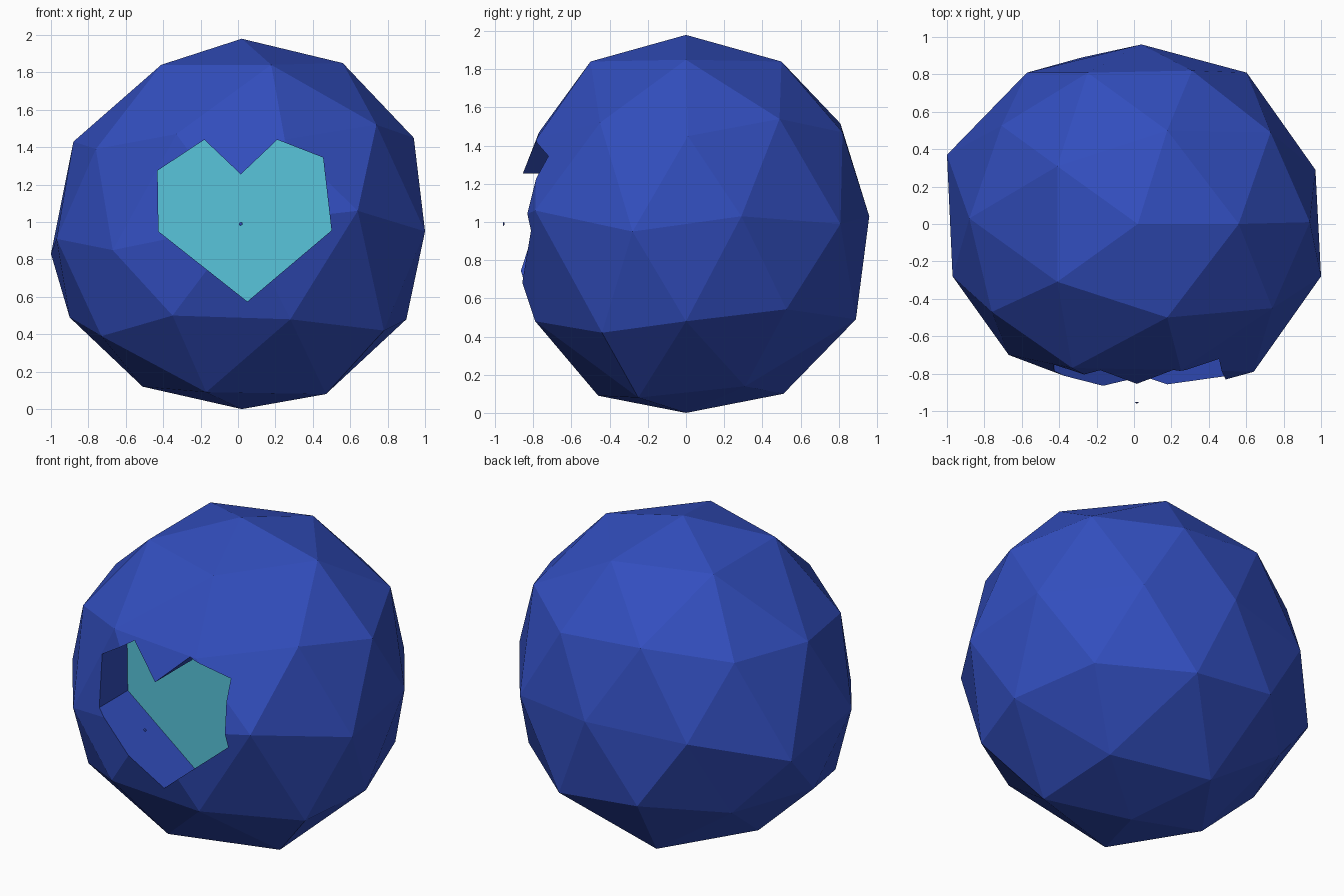
import bpy
import bmesh
from mathutils import Vector

CENTRE = Vector((0.015, 0, 0.99))
FLOOR_Y = -0.5

if "Cube" in bpy.data.objects:
    bpy.data.objects.remove(bpy.data.objects["Cube"], do_unlink=True)


def flat_colour(name, rgb):
    material = bpy.data.materials.new(name)
    material.use_nodes = True
    material.diffuse_color = (*rgb, 1)
    shader = material.node_tree.nodes["Principled BSDF"]
    shader.inputs["Base Color"].default_value = (*rgb, 1)
    shader.inputs["Roughness"].default_value = 0.8
    return material


def object_from_bmesh(name, bm, materials):
    bmesh.ops.recalc_face_normals(bm, faces=bm.faces)
    mesh = bpy.data.meshes.new(name)
    bm.to_mesh(mesh)
    bm.free()
    obj = bpy.data.objects.new(name, mesh)
    bpy.context.collection.objects.link(obj)
    for material in materials:
        mesh.materials.append(material)
    return obj


blue = flat_colour("royal_blue", (0.032, 0.076, 0.515))
teal = flat_colour("pale_teal", (0.098, 0.56, 0.71))

# Low-poly stone: an icosphere whose corners are tugged to make it uneven
bm = bmesh.new()
bmesh.ops.create_icosphere(bm, subdivisions=2, radius=1)
bmesh.ops.translate(bm, verts=bm.verts, vec=CENTRE)
tugged_corners = [
    # poles
    (.02, 0, 1.98), (.02, 0, 0),
    # upper half
    (.56, 0, 1.85), (.94, .01, 1.45), (.31, .82, 1.47), (-.76, -.47, 1.39),
    (.25, -.78, 1.44), (.73, .49, 1.54), (-.88, .03, 1.43),
    (-.33, -.77, 1.47), (.74, -.45, 1.52),
    # waist
    (.02, -.96, .99), (.04, .96, 1.03), (.97, .29, 1.03), (-1, .37, .83),
    (-.97, -.28, .91), (-.67, -.7, .85), (.64, -.79, 1.06), (1, -.28, .95),
    # lower half
    (-.28, .89, .55), (-.9, 0, .49), (-.35, -.77, .5), (.78, -.44, .42),
    (.9, 0, .48), (.27, .89, .49), (-.73, -.46, .39), (.28, -.79, .48),
    (.47, -.25, .08), (-.15, .51, .1), (-.51, 0, .12), (-.17, -.46, .09),
]
for corner in map(Vector, tugged_corners):
    nearest = min(bm.verts, key=lambda v: (v.co - corner).length)
    nearest.co = corner
stone = object_from_bmesh("stone", bm, [blue, teal])

# Heart prism that carves the recess
heart_outline = [(-.43, 1.275), (-.18, 1.44), (.015, 1.255), (.21, 1.44),
                 (.455, 1.345), (.5, .955), (.05, .575), (-.425, .95)]
bm = bmesh.new()
heart = bm.faces.new([bm.verts.new((x, FLOOR_Y, z)) for x, z in heart_outline])
swept = bmesh.ops.extrude_face_region(bm, geom=[heart], use_keep_orig=True)
front_verts = [g for g in swept["geom"] if isinstance(g, bmesh.types.BMVert)]
bmesh.ops.translate(bm, verts=front_verts, vec=(0, -1, 0))
cutter = object_from_bmesh("heart_cutter", bm, [blue])
cutter.hide_render = True

carve = stone.modifiers.new("heart_recess", "BOOLEAN")
carve.operation = "DIFFERENCE"
carve.solver = "EXACT"
carve.object = cutter
bpy.context.view_layer.objects.active = stone
bpy.ops.object.modifier_apply(modifier=carve.name)
bpy.data.objects.remove(cutter, do_unlink=True)

# Recess floor is teal, everything else blue
for face in stone.data.polygons:
    on_floor = abs(face.center.y - FLOOR_Y) < 0.01 and face.normal.y < -0.99
    face.material_index = 1 if on_floor else 0

# Tiny chip floating in front of the recess
bm = bmesh.new()
bmesh.ops.create_icosphere(bm, subdivisions=1, radius=0.011)
bmesh.ops.scale(bm, verts=bm.verts, vec=(1, 0.4, 1))
chip = object_from_bmesh("chip", bm, [blue])
chip.location = (0.015, -0.955, 0.99)
